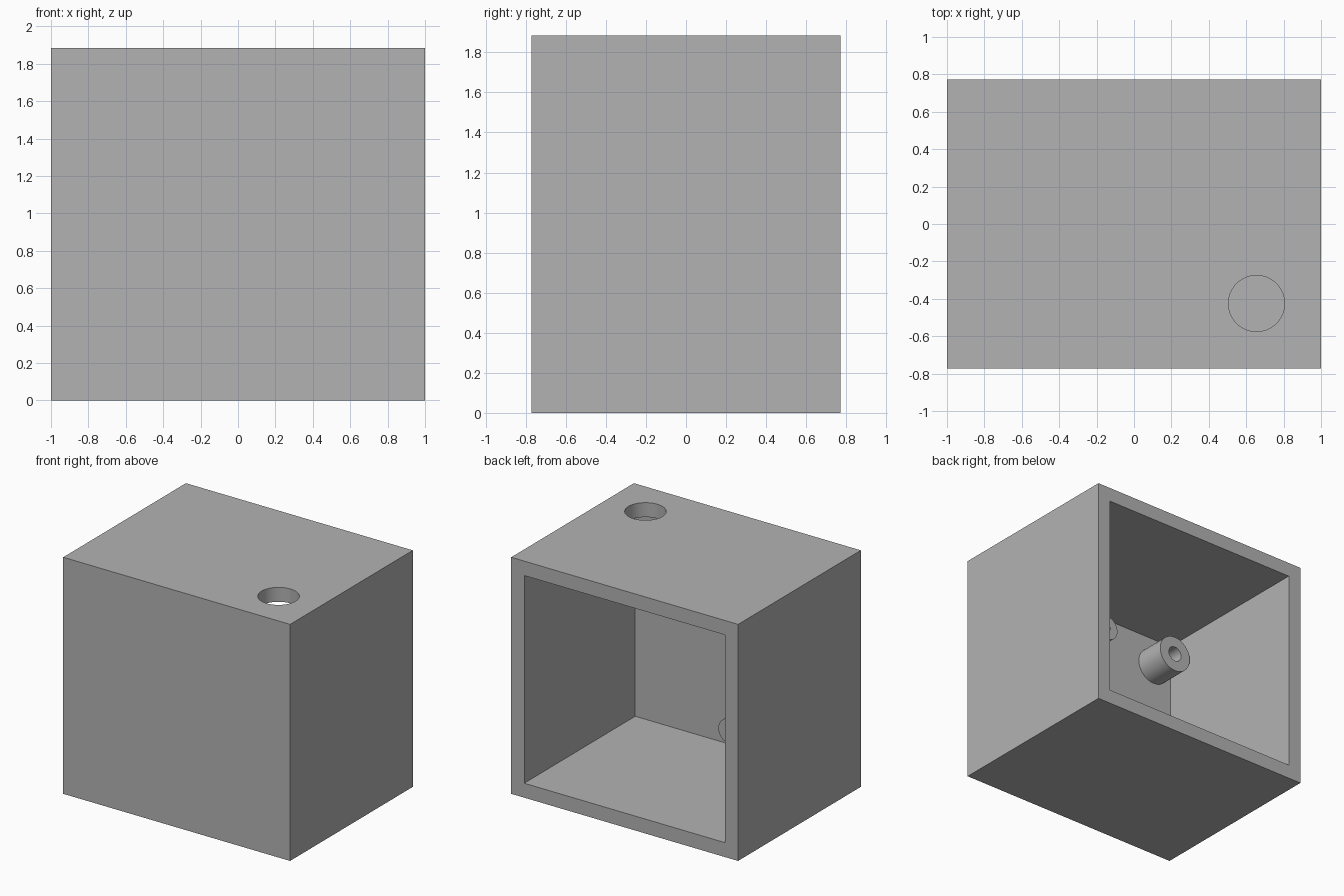
import bpy
import bmesh
import math
from mathutils import Matrix, Vector

default_cube = bpy.data.objects.get("Cube")
if default_cube:
    bpy.data.objects.remove(default_cube, do_unlink=True)

WIDTH, DEPTH, HEIGHT = 2.0, 1.545, 1.885
WALL, FRONT_WALL = 0.115, 0.148
INNER_FRONT = -DEPTH / 2 + FRONT_WALL

grey = bpy.data.materials.new("plain_grey")
grey.use_nodes = True
color = (0.45, 0.45, 0.45, 1)
grey.diffuse_color = color
grey.node_tree.nodes["Principled BSDF"].inputs["Base Color"].default_value = color


def make_object(name, bm):
    bmesh.ops.recalc_face_normals(bm, faces=bm.faces)
    mesh = bpy.data.meshes.new(name)
    bm.to_mesh(mesh)
    bm.free()
    mesh.materials.append(grey)
    obj = bpy.data.objects.new(name, mesh)
    bpy.context.collection.objects.link(obj)
    return obj


def make_box(name, low, high):
    low, high = Vector(low), Vector(high)
    bm = bmesh.new()
    bmesh.ops.create_cube(bm, size=1, matrix=Matrix.Translation((low + high) / 2)
                          @ Matrix.Diagonal((*(high - low), 1)))
    return make_object(name, bm)


def select_only(obj):
    bpy.ops.object.select_all(action='DESELECT')
    obj.select_set(True)
    bpy.context.view_layer.objects.active = obj


def smooth(obj):
    select_only(obj)
    bpy.ops.object.shade_smooth_by_angle(angle=math.radians(30))


def cut(target, cutter):
    cutter.hide_render = True
    mod = target.modifiers.new("cut", 'BOOLEAN')
    mod.operation = 'DIFFERENCE'
    mod.solver = 'EXACT'
    mod.object = cutter
    select_only(target)
    bpy.ops.object.modifier_apply(modifier=mod.name)
    bpy.data.objects.remove(cutter, do_unlink=True)


def make_boss(name, x, z, radius, bore, length):
    # Lathed tube standing on the inside of the front wall, with a blind bore
    profile = [(0, 0.01), (bore, 0.01), (bore, length), (radius, length),
               (radius, -0.02)]
    bm = bmesh.new()
    verts = [bm.verts.new((r, INNER_FRONT + h, 0)) for r, h in profile]
    edges = [bm.edges.new(pair) for pair in zip(verts, verts[1:])]
    bmesh.ops.spin(bm, geom=verts + edges, cent=(0, 0, 0), axis=(0, 1, 0),
                   angle=math.tau, steps=48)
    bmesh.ops.remove_doubles(bm, verts=bm.verts, dist=0.0001)
    bmesh.ops.holes_fill(bm, edges=bm.edges, sides=0)
    bmesh.ops.translate(bm, verts=bm.verts, vec=(x, 0, z))
    smooth(make_object(name, bm))


# Housing, open at the back
housing = make_box("housing", (-WIDTH / 2, -DEPTH / 2, 0),
                   (WIDTH / 2, DEPTH / 2, HEIGHT))
cavity = make_box("cavity_cutter", (-WIDTH / 2 + WALL, INNER_FRONT, WALL),
                  (WIDTH / 2 - WALL, DEPTH, HEIGHT - WALL))
cut(housing, cavity)

# Round cable hole through the roof
bm = bmesh.new()
bmesh.ops.create_cone(bm, cap_ends=True, segments=64, radius1=0.15, radius2=0.15,
                      depth=0.6, matrix=Matrix.Translation((0.655, -0.425, HEIGHT)))
cut(housing, make_object("cable_hole_cutter", bm))
smooth(housing)

# Mounting bosses inside, mirrored about mid height
for level, side in (("upper", 1), ("lower", -1)):
    middle = HEIGHT / 2
    make_boss(level + "_outer_boss", -0.718, middle + side * 0.59, 0.146, 0.06, 0.253)
    make_boss(level + "_inner_boss", -0.09, middle + side * 0.61, 0.1, 0.03, 0.203)
